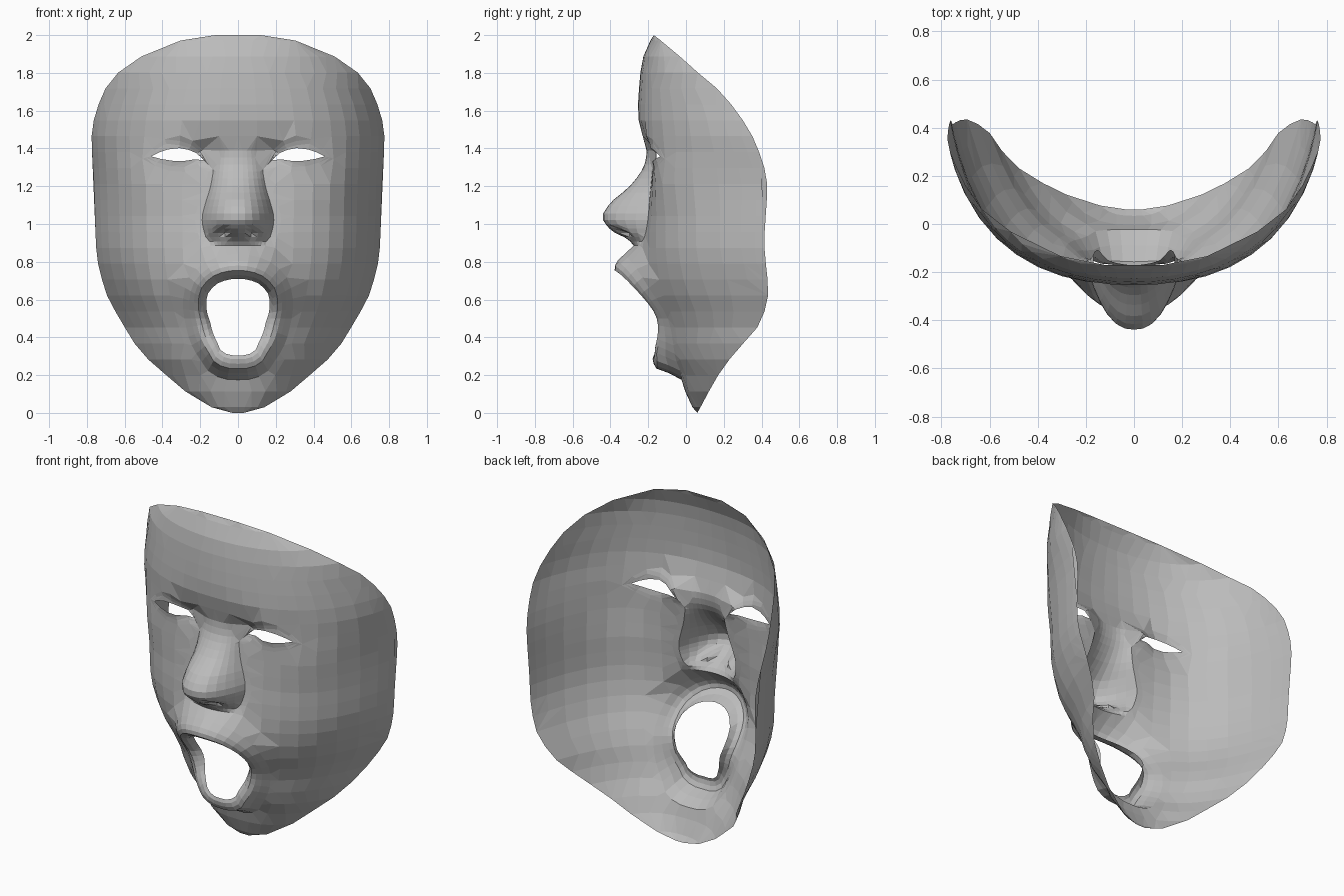
import bpy, bmesh
from math import exp, sin, cos, pi, atan2, hypot
from mathutils import Vector
from mathutils.geometry import delaunay_2d_cdt

if "Cube" in bpy.data.objects:
    bpy.data.objects.remove(bpy.data.objects["Cube"])

# Profiles, each read from the chin upward
RIM = [(0, .03), (.03, .14), (.1, .26), (.2, .38), (.33, .52), (.48, .615), (.64, .7), (.86, .75),
       (1.2, .762), (1.46, .775), (1.67, .725), (1.83, .605), (1.92, .44), (1.975, .29), (2, .12)]
RIM_DEPTH = [(0, .06), (.23, .19), (.4, .33), (.48, .395), (.64, .435), (.9, .415), (1.2, .43),
             (1.4, .38), (1.67, .21), (1.83, .03), (1.92, -.07), (2, -.17)]
CENTRE = [(0, .06), (.05, .02), (.1, 0), (.2, -.03), (.3, -.08), (.5, -.13), (.7, -.2), (.9, -.22),
          (1.1, -.2), (1.3, -.18), (1.4, -.2), (1.5, -.24), (1.6, -.255), (1.7, -.25),
          (1.85, -.235), (1.95, -.2), (2, -.17)]
FULLNESS = [(0, 2.4), (1.25, 2.4), (1.5, 2.15), (2, 2.1)]
RIM_BEND = [(0, 3), (.4, 3.5), (.9, 6), (2, 6)]
NOSE_HEIGHT = [(.885, 0), (.92, .06), (.96, .16), (1, .21), (1.04, .235), (1.1, .21),
               (1.2, .11), (1.3, .045), (1.42, 0)]
NOSE_WIDTH = [(.885, .12), (.93, .17), (1.03, .19), (1.1, .175), (1.2, .145), (1.42, .11)]
MOUTH = [(0, .305), (.05, .308), (.085, .325), (.115, .385), (.145, .47), (.168, .57),
         (.16, .63), (.1, .69), (.05, .705), (0, .71)]
EYE = [(.18, 1.338), (.22, 1.375), (.26, 1.392), (.31, 1.402), (.37, 1.395), (.42, 1.378),
       (.46, 1.358), (.41, 1.345), (.35, 1.335), (.29, 1.333), (.23, 1.342)]
MOUTH_Z = .5
EYE_MID = Vector((.32, 1.365))


def secant(table, i):
    (a, p), (b, q) = table[i], table[i + 1]
    return (q - p) / (b - a)


def tangent(table, i):
    if i in (0, len(table) - 1):
        return secant(table, min(i, len(table) - 2))
    s, t = secant(table, i - 1), secant(table, i)
    return 2 * s * t / (s + t) if s * t > 0 else 0


def curve(table, t):
    # Smooth interpolation without overshoot
    t = min(max(t, table[0][0]), table[-1][0])
    i = next(k for k in range(len(table) - 1) if t <= table[k + 1][0])
    (a, p), (b, q) = table[i], table[i + 1]
    h = b - a
    f = (t - a) / h
    g = 1 - f
    return (p * g * g * (1 + 2 * f) + q * f * f * (1 + 2 * g)
            + h * f * g * (g * tangent(table, i) - f * tangent(table, i + 1)))


MOUTH_POLAR = [(atan2(z - MOUTH_Z, x), hypot(x, z - MOUTH_Z)) for x, z in MOUTH]


def mouth_distance(x, z):
    return hypot(x, z - MOUTH_Z) - curve(MOUTH_POLAR, atan2(z - MOUTH_Z, x))


def bump(x, z, cx, cz, rx, rz):
    return exp(-((x - cx) / rx) ** 2 - ((z - cz) / rz) ** 2)


def shell(x, z):
    u = min(1, x / .785)
    p = curve(FULLNESS, z)
    cheek = .06 * bump(x, z, .55, 1.27, .25, .2)
    return curve(CENTRE, z) + .68 * (1 - (1 - u ** p) ** (1 / p)) - cheek


def depth(x, z):
    # Curved shell pulled back to the rim
    w = curve(RIM, z)
    y = shell(x, z) + (curve(RIM_DEPTH, z) - shell(w, z)) * min(1, x / w) ** curve(RIM_BEND, z)
    # Lips
    d = mouth_distance(x, z)
    up = (z - MOUTH_Z) / max(.01, hypot(x, z - MOUTH_Z))
    amount = .04 + .13 * max(up, 0) ** 2 + .07 * max(-up, 0) ** 2
    crest = .05 + .02 * max(-up, 0)
    spread = .06 + (.06 * up if up > 0 else .03 * up)
    y -= amount * (exp(-((d - crest) / spread) ** 2) if d > crest else 1)
    if d < .05:
        y += (.055 + .035 * up) * (1 - d / .05) ** 2
    # Nose and nostrils
    v = x / curve(NOSE_WIDTH, z)
    if v < 1:
        y -= curve(NOSE_HEIGHT, z) * (1 - v ** 2.5)
    y += .06 * bump(x, z, .075, .955, .035, .022)
    # Eye sockets, lids and brows
    y += .04 * bump(x, z, .19, 1.375, .08, .06)
    y -= .015 * bump(x, z, .32, 1.365, .12, .06) + .015 * bump(x, z, .28, 1.48, .18, .07)
    return y


# Gather the points of the left half on the front plane
points, edges = [], []


def add_loop(pts, closed=False, joined=True):
    start = len(points)
    points.extend(Vector(p) for p in pts)
    n = len(pts)
    if joined:
        edges.extend((start + i, start + (i + 1) % n) for i in range(n if closed else n - 1))


# Rim
ROWS = [.03 + .0844 * i for i in range(24)]
add_loop([(0, 0), (curve(RIM, 0), 0)] + [(curve(RIM, z), z) for z in ROWS] + [(curve(RIM, 2), 2), (0, 2)])


# Rings around the mouth
def mouth_ring(d):
    angles = [-pi / 2 + pi * i / 18 for i in range(19)]
    radii = [curve(MOUTH_POLAR, a) + d for a in angles]
    ring = [(r * cos(a), MOUTH_Z + r * sin(a)) for a, r in zip(angles, radii)]
    return [(0, ring[0][1])] + ring[1:-1] + [(0, ring[-1][1])]


for gap in (0, .02, .045, .07, .095, .13):
    add_loop(mouth_ring(gap))

# Rings around the eye
for sx, sz in ((1, 1), (1.08, 1.4), (1.2, 2), (1.33, 2.8)):
    add_loop([(EYE_MID.x + (x - EYE_MID.x) * sx, EYE_MID.y + (z - EYE_MID.y) * sz) for x, z in EYE], True)


def free(x, z):
    eye_zone = ((x - .32) / .22) ** 2 + ((z - 1.367) / .12) ** 2
    return mouth_distance(x, z) > .155 and eye_zone > 1


# Nose grid, following the nose width
nose_rows = [.885 + .0225 * j for j in range(7)] + [1.055 + .037 * j for j in range(10)]
nose = [(v * curve(NOSE_WIDTH, z), z) for z in nose_rows for v in (0, .2, .4, .6, .75, .88, 1, 1.2)]
add_loop([p for p in nose if free(*p)], joined=False)

# Rows across the rest of the face
COLUMNS = (0, .13, .26, .39, .52, .64, .74, .83, .91, .96, .985)
for z in ROWS:
    w = curve(RIM, z)
    reach = 1.35 * curve(NOSE_WIDTH, z) if .86 < z < 1.42 else -1
    count = 11 if .7 < z < 1.7 else 9
    xs = [c * w for c in (COLUMNS[:count] if w > .45 else COLUMNS[:9:2])]
    add_loop([(x, z) for x in xs if free(x, z) and x > reach], joined=False)

# Triangulate, open the holes and push the surface to its depth
verts, _, tris, *_ = delaunay_2d_cdt(points, edges, [], 0, 1e-5)


def inside(p, loop):
    result = False
    for (ax, az), (bx, bz) in zip(loop, loop[1:] + loop[:1]):
        if (az > p.y) != (bz > p.y) and p.x < ax + (bx - ax) * (p.y - az) / (bz - az):
            result = not result
    return result


bm = bmesh.new()
made = [bm.verts.new((p.x, depth(p.x, p.y), p.y)) for p in verts]
for tri in tris:
    mid = sum((verts[i] for i in tri), Vector((0, 0))) / 3
    if not inside(mid, EYE) and not inside(mid, mouth_ring(0)):
        bm.faces.new([made[i] for i in tri])
bmesh.ops.delete(bm, geom=[v for v in bm.verts if not v.link_faces], context='VERTS')
bmesh.ops.join_triangles(bm, faces=bm.faces[:], angle_face_threshold=.3, angle_shape_threshold=.7)
mesh = bpy.data.meshes.new("face_mask")
bm.to_mesh(mesh)
bm.free()
mask = bpy.data.objects.new("face_mask", mesh)
bpy.context.collection.objects.link(mask)

# Mirror to the other half
mirror = mask.modifiers.new("Mirror", 'MIRROR')
mirror.use_clip = True
mirror.merge_threshold = .001

# Plain grey
grey = bpy.data.materials.new("plain_grey")
grey.use_nodes = True
grey.diffuse_color = (.5, .5, .5, 1)
grey.node_tree.nodes["Principled BSDF"].inputs["Base Color"].default_value = (.5, .5, .5, 1)
mesh.materials.append(grey)
